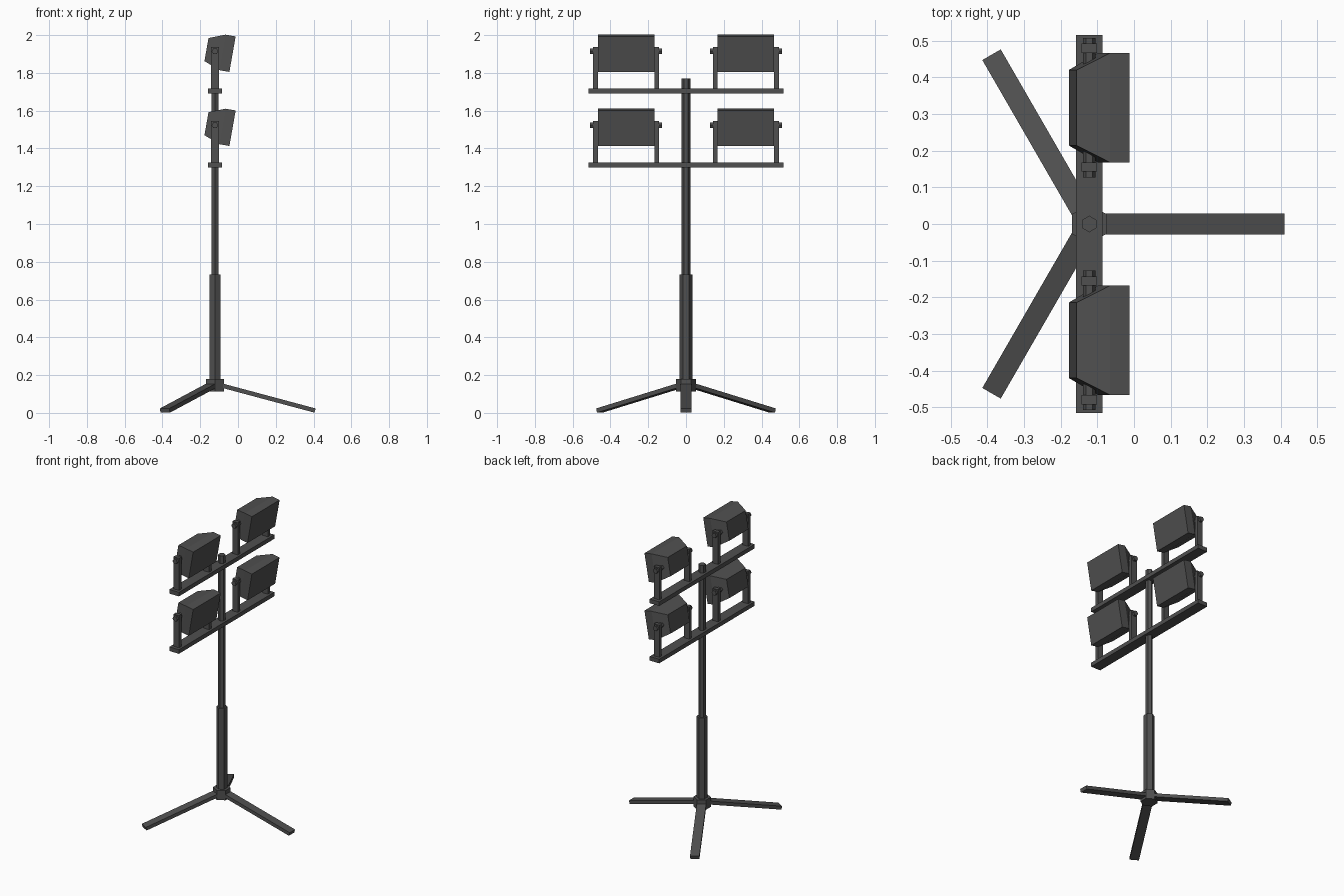
import bpy, bmesh
from math import pi, radians
from mathutils import Matrix, Vector

if "Cube" in bpy.data.objects:
    bpy.data.objects.remove(bpy.data.objects["Cube"], do_unlink=True)

POLE_X = -0.122
SIDES = {"left": 1, "right": -1}

metal = bpy.data.materials.new("dark_grey_metal")
metal.use_nodes = True
grey = (0.08, 0.08, 0.08, 1)
metal.diffuse_color = grey
metal.node_tree.nodes["Principled BSDF"].inputs["Base Color"].default_value = grey


def finish(name, bm):
    bmesh.ops.recalc_face_normals(bm, faces=bm.faces)
    mesh = bpy.data.meshes.new(name)
    bm.to_mesh(mesh)
    bm.free()
    mesh.materials.append(metal)
    obj = bpy.data.objects.new(name, mesh)
    bpy.context.collection.objects.link(obj)
    return obj


def box(name, centre, size, turn=Matrix()):
    bm = bmesh.new()
    bmesh.ops.create_cube(bm, size=1, matrix=Matrix.Translation(centre) @ turn @ Matrix.Diagonal((*size, 1)))
    return finish(name, bm)


def hex_rod(name, centre, radius, length, turn=Matrix()):
    bm = bmesh.new()
    bmesh.ops.create_cone(bm, cap_ends=True, segments=6, radius1=radius, radius2=radius,
                          depth=length, matrix=Matrix.Translation(centre) @ turn)
    return finish(name, bm)


def upright_rod(name, radius, low, high):
    return hex_rod(name, (POLE_X, 0, (low + high) / 2), radius, high - low)


# Telescopic mast and hub
upright_rod("hub", 0.054, 0.114, 0.18)
upright_rod("lower_mast", 0.034, 0.14, 0.732)
upright_rod("upper_mast", 0.0225, 0.7, 1.77)

# Three sloping legs
for i in range(3):
    spin = Matrix.Rotation(i * 2 * pi / 3, 4, 'Z')
    start, end = Vector((0.025, 0, 0.1475)), Vector((0.53, 0, 0.0125))
    centre = Vector((POLE_X, 0, 0)) + spin @ ((start + end) / 2)
    box(f"leg_{i + 1}", centre, ((end - start).length, 0.058, 0.023),
        spin @ Matrix.Rotation(radians(15), 4, 'Y'))


def lamp(name, y, z):
    """Floodlight housing: a shallow box that tapers to the back, tipped downward."""
    bm = bmesh.new()
    place = Matrix.Translation((-0.029, y, z)) @ Matrix.Rotation(radians(10), 4, 'Y')
    rings = []
    for depth, half_y, half_z in ((0, 0.149, 0.0954), (-0.054, 0.149, 0.0954), (-0.14, 0.103, 0.062)):
        rings.append([bm.verts.new(place @ Vector((depth, a * half_y, b * half_z)))
                      for a, b in ((-1, -1), (1, -1), (1, 1), (-1, 1))])
    for first, second in zip(rings, rings[1:]):
        for k in range(4):
            n = (k + 1) % 4
            bm.faces.new((first[k], first[n], second[n], second[k]))
    bm.faces.new(rings[0])
    bm.faces.new(rings[-1])
    return finish(name, bm)


# Two crossbars, each with a pair of bracketed lamps
sideways = Matrix.Rotation(pi / 2, 4, 'X') @ Matrix.Rotation(pi / 6, 4, 'Z')
for tier, base in (("lower", 1.312), ("upper", 1.704)):
    box(f"{tier}_crossbar", (POLE_X, 0, base), (0.072, 1.03, 0.028))
    for side, s in SIDES.items():
        y = s * 0.317
        lamp(f"{tier}_{side}_lamp", y, base + 0.195)
        for end, e in (("inner", -s), ("outer", s)):
            box(f"{tier}_{side}_{end}_bracket", (POLE_X, y + e * 0.162, base + 0.117),
                (0.042, 0.025, 0.232))
            hex_rod(f"{tier}_{side}_{end}_pivot", (POLE_X, y + e * 0.15, base + 0.211),
                    0.0175, 0.08, sideways)
